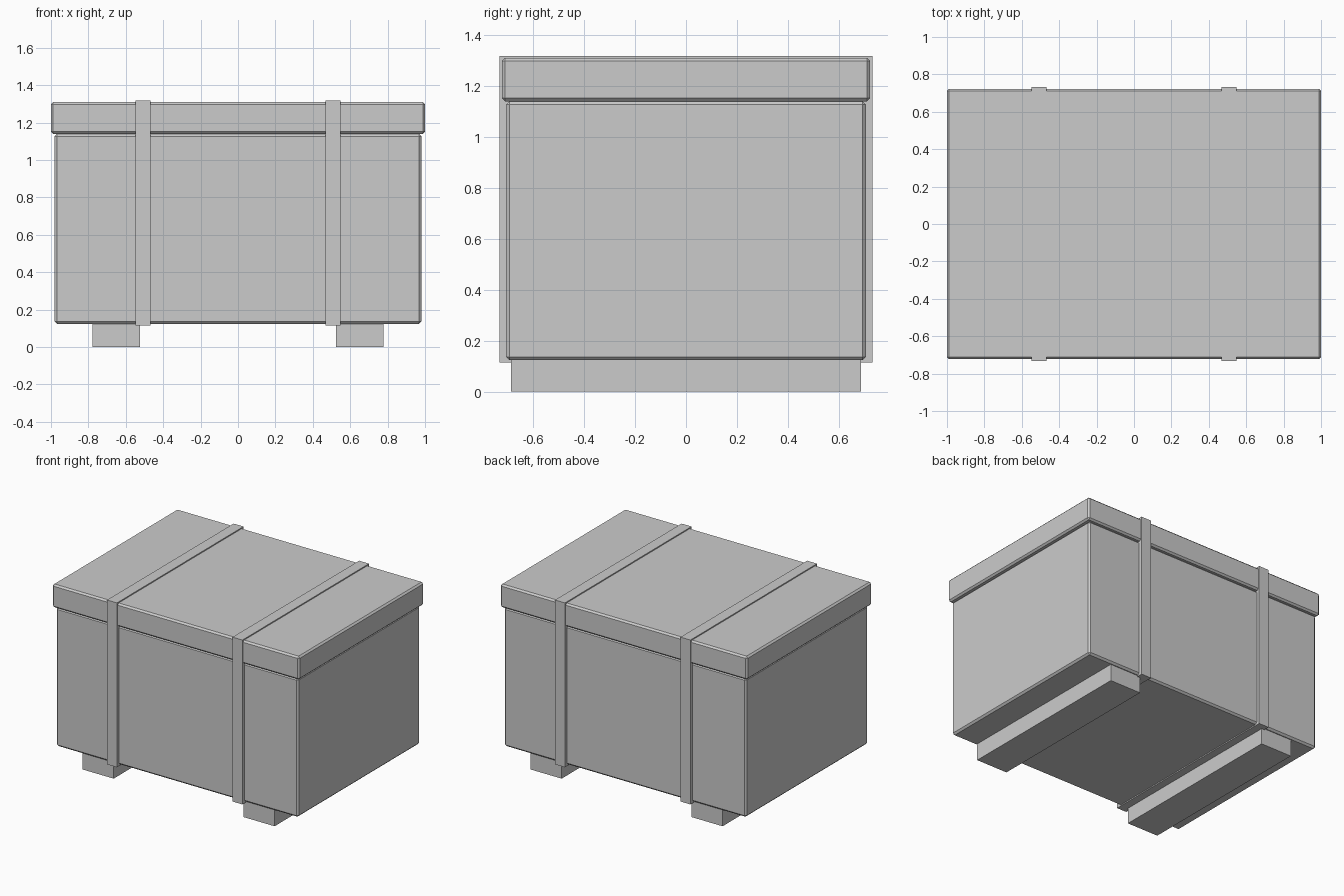
import bpy

default_cube = bpy.data.objects.get("Cube")
if default_cube:
    bpy.data.objects.remove(default_cube, do_unlink=True)

# One plain grey for the whole crate
grey = bpy.data.materials.new("plain_grey")
grey.use_nodes = True
grey_colour = (0.6, 0.6, 0.6, 1)
grey.diffuse_color = grey_colour
grey.node_tree.nodes["Principled BSDF"].inputs["Base Color"].default_value = grey_colour


def add_box(name, x, y, z, chamfer=0):
    """Box spanning the (low, high) ranges, with optional chamfered edges."""
    centre = [(low + high) / 2 for low, high in (x, y, z)]
    bpy.ops.mesh.primitive_cube_add(size=1, location=centre)
    box = bpy.context.object
    box.name = name
    box.scale = [high - low for low, high in (x, y, z)]
    bpy.ops.object.transform_apply(location=False, rotation=False, scale=True)
    box.data.materials.append(grey)
    if chamfer:
        bevel = box.modifiers.new("chamfer", "BEVEL")
        bevel.width = chamfer
        bevel.segments = 1
    return box


# Crate body and overhanging lid
add_box("crate_body", (-0.98, 0.98), (-0.707, 0.707), (0.123, 1.14), 0.013)
add_box("lid", (-1, 1), (-0.723, 0.723), (1.14, 1.31), 0.012)

# Straps wrapping the crate and skids beneath it, one pair per side
for side, sign in (("left", 1), ("right", -1)):
    strap_x = sorted((sign * 0.468, sign * 0.548))
    skid_x = sorted((sign * 0.525, sign * 0.778))
    add_box(side + "_strap", strap_x, (-0.732, 0.732), (0.115, 1.318))
    add_box(side + "_skid", skid_x, (-0.688, 0.688), (0, 0.125))
